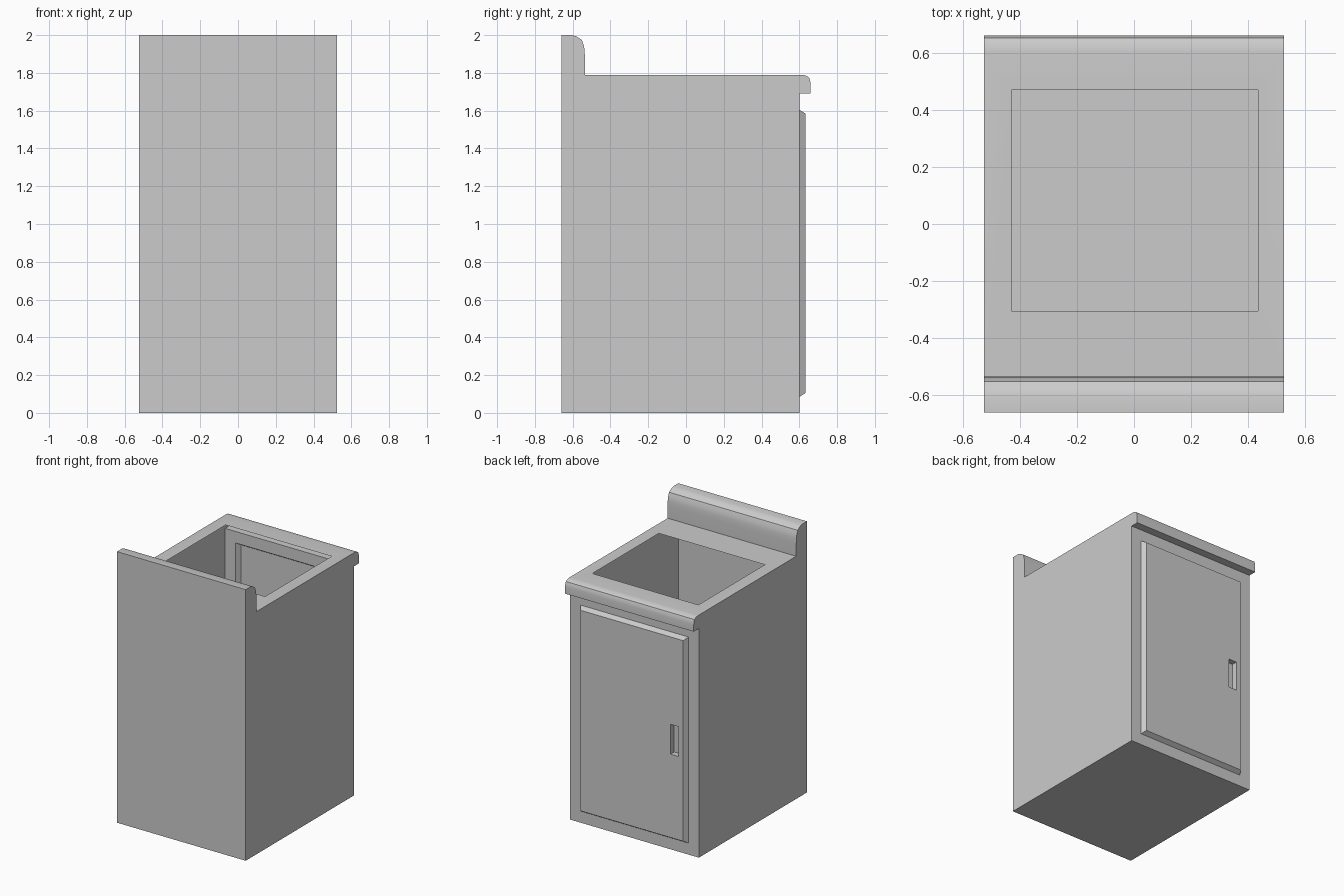
import bpy, bmesh, math

if "Cube" in bpy.data.objects:
    bpy.data.objects.remove(bpy.data.objects["Cube"])

HALF_W = 0.525


def rect_xz(x0, x1, z0, z1, y):
    return [(x0, y, z0), (x1, y, z0), (x1, y, z1), (x0, y, z1)]


def add_loop(bm, pts):
    return [bm.verts.new(p) for p in pts]


def bridge(bm, a, b):
    n = len(a)
    return [bm.faces.new((a[i], a[(i + 1) % n], b[(i + 1) % n], b[i])) for i in range(n)]


def finish(bm, name, is_outward):
    bmesh.ops.recalc_face_normals(bm, faces=bm.faces[:])
    bm.normal_update()
    if not is_outward(bm):
        bmesh.ops.reverse_faces(bm, faces=bm.faces[:])
    mesh = bpy.data.meshes.new(name)
    bm.to_mesh(mesh)
    bm.free()
    obj = bpy.data.objects.new(name, mesh)
    bpy.context.collection.objects.link(obj)
    bpy.ops.object.select_all(action='DESELECT')
    obj.select_set(True)
    bpy.context.view_layer.objects.active = obj
    bpy.ops.object.shade_smooth_by_angle(angle=math.radians(32))
    return obj


# Side profile (y, z): box, rounded counter lip, worktop, backsplash
profile = [
    (-0.66, 0), (0.60, 0), (0.60, 1.69),
    (0.66, 1.69), (0.66, 1.74), (0.657, 1.76), (0.651, 1.776), (0.632, 1.787), (0.603, 1.79),
    (-0.535, 1.79), (-0.535, 1.88), (-0.537, 1.92), (-0.541, 1.945), (-0.552, 1.975),
    (-0.58, 1.993), (-0.603, 2.0), (-0.66, 2.0),
]
FRONT_WALL, WORKTOP = 1, 8
door_base = rect_xz(-0.44, 0.44, 0.085, 1.605, 0.60)

# Cabinet shell: extruded profile with openings in the worktop and door wall
bm = bmesh.new()
left = add_loop(bm, [(-HALF_W, y, z) for y, z in profile])
right = add_loop(bm, [(HALF_W, y, z) for y, z in profile])
bm.faces.new(left)
bm.faces.new(right)
n = len(profile)
for i in range(n):
    j = (i + 1) % n
    if i == FRONT_WALL:
        bridge(bm, [left[i], right[i], right[j], left[j]], add_loop(bm, door_base))
    elif i == WORKTOP:
        hole = [(-0.43, 0.47, 1.79), (0.435, 0.47, 1.79),
                (0.435, -0.305, 1.79), (-0.43, -0.305, 1.79)]
        bridge(bm, [left[i], right[i], right[j], left[j]], add_loop(bm, hole))
    else:
        bm.faces.new((left[i], right[i], right[j], left[j]))


def side_faces_out(b):
    b.faces.ensure_lookup_table()
    return b.faces[0].normal.x < 0


finish(bm, "cabinet_body", side_faces_out)

# Door: bevelled raised panel with a recessed finger pull
bm = bmesh.new()
rings = [
    door_base,
    rect_xz(-0.42, 0.42, 0.105, 1.585, 0.632),
    rect_xz(-0.382, -0.317, 0.72, 0.94, 0.632),
    rect_xz(-0.382, -0.317, 0.72, 0.94, 0.59),
]
loops = [add_loop(bm, r) for r in rings]
for a, b in zip(loops, loops[1:]):
    bridge(bm, a, b)
bm.faces.new(loops[-1])


def panel_faces_out(b):
    b.faces.ensure_lookup_table()
    return b.faces[4].normal.y > 0


door = finish(bm, "door", panel_faces_out)
for poly in door.data.polygons:
    poly.use_smooth = False
